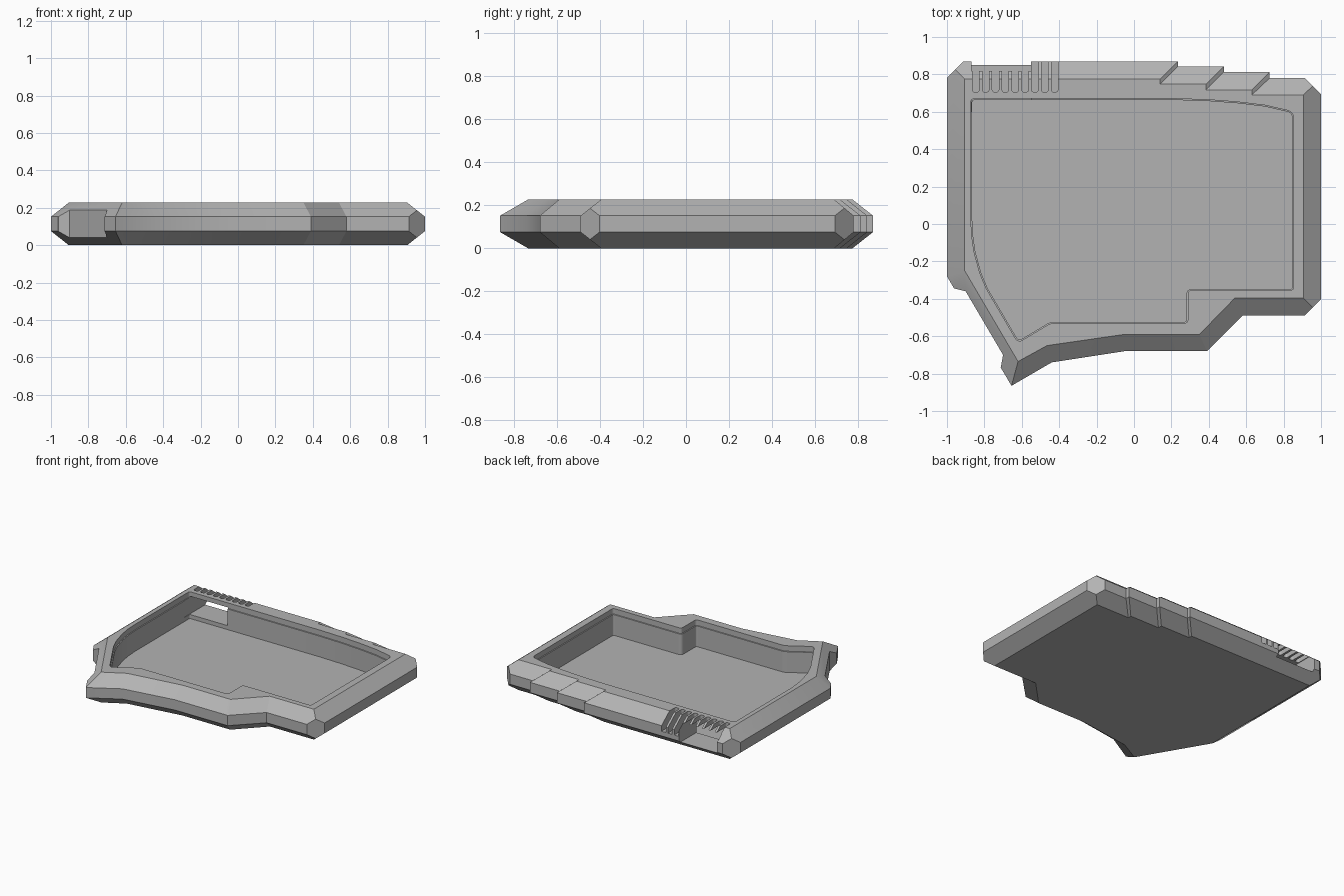
import bpy, bmesh
from mathutils import Vector

cube = bpy.data.objects.get("Cube")
if cube:
    bpy.data.objects.remove(cube, do_unlink=True)

grey = bpy.data.materials.new("plain grey")
grey.use_nodes = True
colour = (0.45, 0.45, 0.45, 1)
grey.diffuse_color = colour
grey.node_tree.nodes["Principled BSDF"].inputs["Base Color"].default_value = colour


def loft(name, layers):
    """Closed solid from stacked outlines, each given as (points, height)."""
    bm = bmesh.new()
    rings = [[bm.verts.new((p[0], p[1], z)) for p in pts] for pts, z in layers]
    for low, high in zip(rings, rings[1:]):
        n = len(low)
        for i in range(n):
            j = (i + 1) % n
            bm.faces.new((low[i], low[j], high[j], high[i]))
    bm.faces.new(rings[0])
    bm.faces.new(rings[-1])
    bmesh.ops.recalc_face_normals(bm, faces=bm.faces)
    mesh = bpy.data.meshes.new(name)
    bm.to_mesh(mesh)
    bm.free()
    mesh.materials.append(grey)
    obj = bpy.data.objects.new(name, mesh)
    bpy.context.collection.objects.link(obj)
    return obj


def carve(target, cutter):
    """Subtract the cutter from the target and remove it."""
    mod = target.modifiers.new("carve", 'BOOLEAN')
    mod.operation = 'DIFFERENCE'
    mod.solver = 'EXACT'
    mod.object = cutter
    graph = bpy.context.evaluated_depsgraph_get()
    mesh = bpy.data.meshes.new_from_object(target.evaluated_get(graph))
    target.modifiers.clear()
    target.data = mesh
    bpy.data.objects.remove(cutter, do_unlink=True)


def rounded(corners, steps=6):
    """Outline with each (x, y, radius) corner rounded."""
    out, n = [], len(corners)
    for i, (x, y, r) in enumerate(corners):
        p = Vector((x, y))
        if not r:
            out.append(p)
            continue
        a = p + (Vector(corners[i - 1][:2]) - p).normalized() * r
        b = p + (Vector(corners[(i + 1) % n][:2]) - p).normalized() * r
        for k in range(steps + 1):
            t = k / steps
            out.append(a * (1 - t) ** 2 + p * 2 * t * (1 - t) + b * t * t)
    return out


def inset(pts, d):
    """Shrink a clockwise outline by d."""
    out, n = [], len(pts)
    for i, p in enumerate(pts):
        u = (p - pts[i - 1]).normalized()
        v = (pts[(i + 1) % n] - p).normalized()
        m = Vector((u.y + v.y, -u.x - v.x)).normalized()
        out.append(p + m * d / max(0.4, m.dot(Vector((u.y, -u.x)))))
    return out


def box(x0, x1, y0, y1, z0, z1):
    pts = [(x0, y0), (x0, y1), (x1, y1), (x1, y0)]
    return loft("cutter", [(pts, z0), (pts, z1)])


# Tray body: widest outline and the narrower top and bottom outline, clockwise
wide = [(-1, .87), (.235, .87), (.235, .843), (.48, .843), (.48, .812),
        (.725, .812), (.725, .78), (1, .78), (1, -.49), (.58, -.49),
        (.39, -.68), (-.05, -.68), (-.44, -.74), (-.655, -.865), (-1, -.28)]
narrow = [(-.905, .775), (.14, .775), (.14, .748), (.385, .748), (.385, .717),
          (.63, .717), (.63, .69), (.905, .69), (.905, -.395), (.54, -.395),
          (.35, -.59), (-.05, -.59), (-.465, -.65), (-.62, -.735), (-.905, -.25)]
tray = loft("tray_body", [(narrow, 0), (wide, .075), (wide, .152), (narrow, .227)])

# Flat cuts across three corners
bm = bmesh.new()
bm.from_mesh(tray.data)
for corner, normal in (((1, .693), (1, 1, 0)), ((1, -.403), (1, -1, 0)),
                       ((-1, .783), (-1, 1, 0))):
    bmesh.ops.bisect_plane(bm, geom=bm.verts[:] + bm.edges[:] + bm.faces[:],
                           plane_co=(*corner, 0), plane_no=normal, clear_outer=True)
    bmesh.ops.holes_fill(bm, edges=[e for e in bm.edges if e.is_boundary])
bmesh.ops.recalc_face_normals(bm, faces=bm.faces)
bm.to_mesh(tray.data)
bm.free()

# Side recess along the diagonal edge
recess = [(-.96, -.345), (-.9, -.36), (-.7, -.7), (-.712, -.765), (-1, -.9), (-1.2, -.5)]
carve(tray, loft("cutter", [(recess, -.1), (recess, .4)]))

# Cavity with a thin ledge below the rim
rim = rounded([(-.872, .67, .02), (.1, .67, 0), (.22, .67, 0), (.4, .664, 0),
               (.55, .653, 0), (.7, .635, 0), (.853, .6, .035), (.853, -.355, .02),
               (.288, -.355, .02), (.288, -.53, .02), (-.445, -.53, .02),
               (-.62, -.635, .03), (-.79, -.345, 0), (-.825, -.26, 0),
               (-.855, -.15, 0), (-.868, -.06, 0), (-.872, .02, 0)])
lower = inset(rim, .007)
carve(tray, loft("cutter", [(lower, .03), (lower, .185), (rim, .186), (rim, .4)]))

# Opening through the back wall, with the overhang trimmed above it
carve(tray, box(-.868, -.55, .6, 1, .06, .193))
carve(tray, box(-.868, -.55, .818, 1, .1, .4))

# Row of round-ended vent slots
for i in range(9):
    x = -.846 + i * .0527
    slot = rounded([(x - .018, .705, .016), (x - .018, 1, 0),
                    (x + .018, 1, 0), (x + .018, .705, .016)])
    carve(tray, loft("cutter", [(slot, .11), (slot, .4)]))

# Crisp flat shading with smooth rounded walls
bpy.context.view_layer.objects.active = tray
tray.select_set(True)
bpy.ops.object.shade_smooth_by_angle(angle=0.45)
